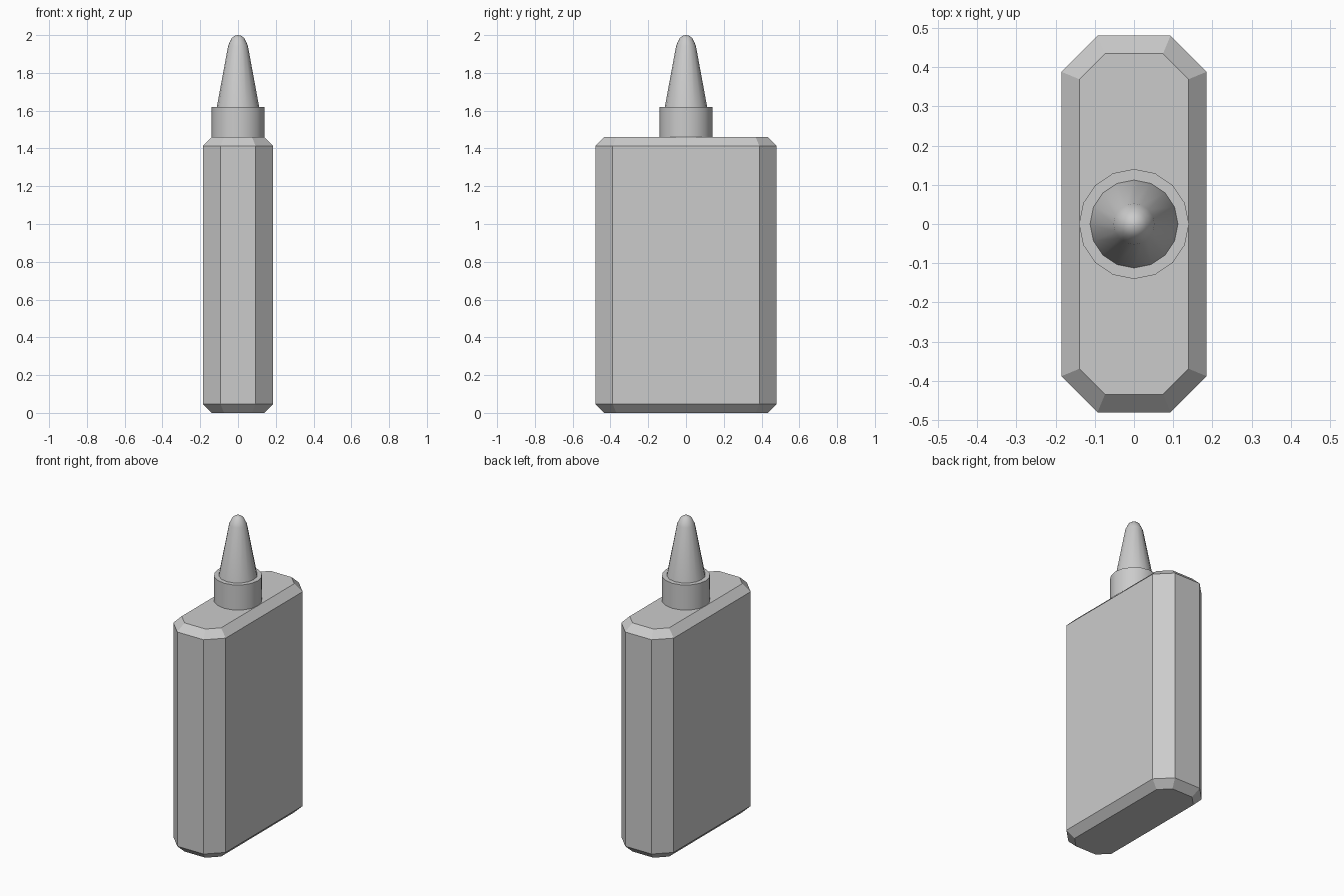
import bpy, math

if "Cube" in bpy.data.objects:
    bpy.data.objects.remove(bpy.data.objects["Cube"])


def make_object(name, verts, faces, smooth=False):
    mesh = bpy.data.meshes.new(name)
    mesh.from_pydata(verts, [], faces)
    mesh.update()
    obj = bpy.data.objects.new(name, mesh)
    bpy.context.collection.objects.link(obj)
    if smooth:
        bpy.ops.object.select_all(action='DESELECT')
        obj.select_set(True)
        bpy.context.view_layer.objects.active = obj
        bpy.ops.object.shade_smooth_by_angle(angle=math.radians(40))
    return obj


def loft(name, rings, smooth=False):
    """Join equal-sized rings of points, bottom to top, and cap both ends."""
    n = len(rings[0])
    verts = [p for ring in rings for p in ring]
    faces = [(k * n + i, k * n + (i + 1) % n, (k + 1) * n + (i + 1) % n, (k + 1) * n + i)
             for k in range(len(rings) - 1) for i in range(n)]
    faces.append(tuple(reversed(range(n))))
    faces.append(tuple(range(len(verts) - n, len(verts))))
    return make_object(name, verts, faces, smooth)


def octagon(x, y, cut, z):
    a, b = x - cut, y - cut
    return [(x, -b, z), (x, b, z), (a, y, z), (-a, y, z),
            (-x, b, z), (-x, -b, z), (-a, -y, z), (a, -y, z)]


def circle(r, z, n=16):
    return [(r * math.cos(math.tau * i / n), r * math.sin(math.tau * i / n), z)
            for i in range(n)]


# Flat bottle body with chamfered corners and rims
X, Y, CUT, BEVEL, TOP = 0.185, 0.48, 0.092, 0.046, 1.46
INNER = (X - BEVEL, Y - BEVEL, CUT - BEVEL * (2 - math.sqrt(2)))
loft("bottle_body", [octagon(*INNER, 0), octagon(X, Y, CUT, BEVEL),
                     octagon(X, Y, CUT, TOP - BEVEL), octagon(*INNER, TOP)])

# Collar ring on top of the body
loft("collar", [circle(0.14, TOP), circle(0.14, 1.62)], smooth=True)

# Tapered nozzle with a rounded tip
profile = [(0.112, 1.62), (0.052, 1.945), (0.033, 1.985), (0.016, 1.997), (0.003, 2.0)]
loft("nozzle", [circle(r, z) for r, z in profile], smooth=True)
